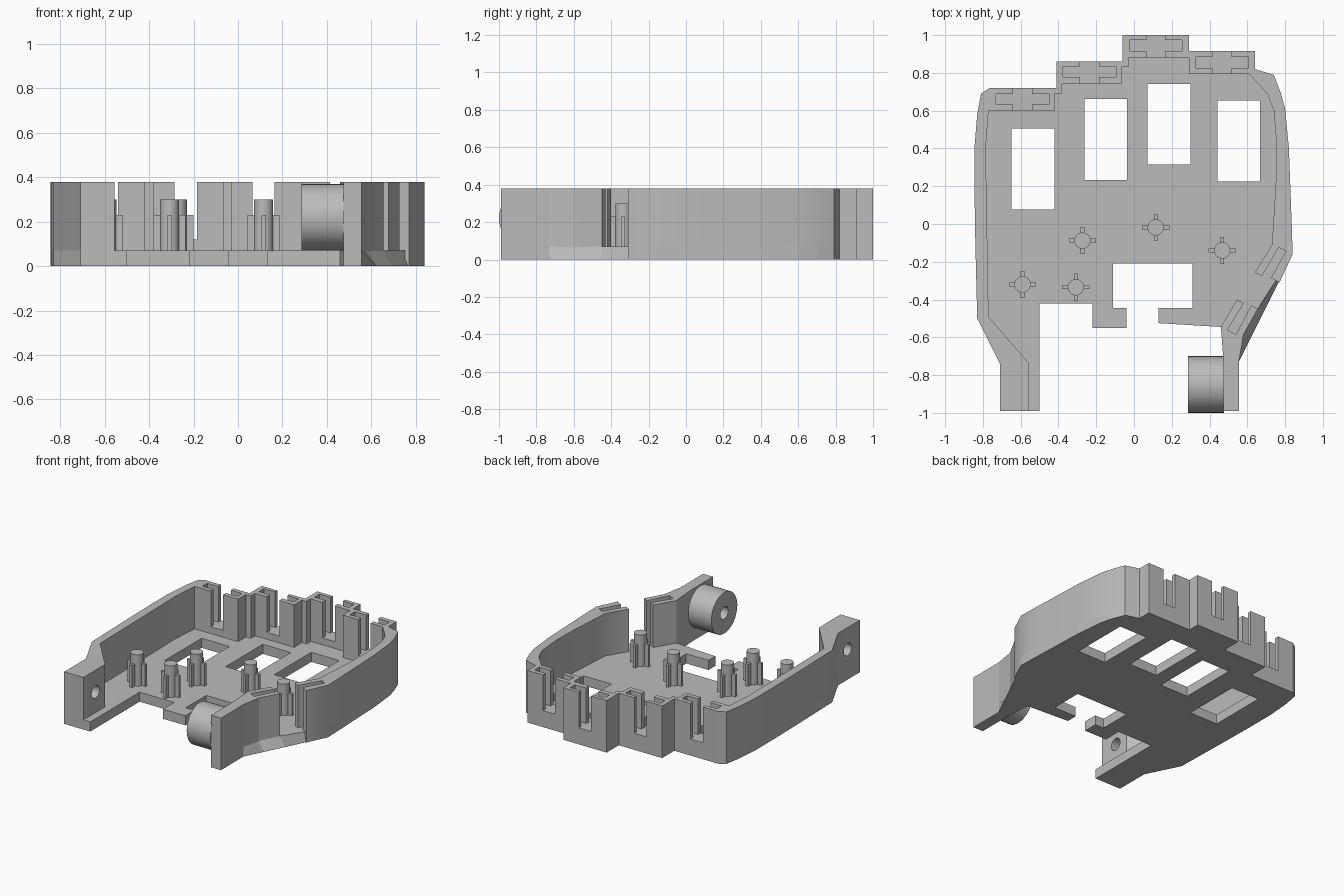
import bpy
import bmesh
from math import pi
from mathutils import Matrix, Vector

if "Cube" in bpy.data.objects:
    bpy.data.objects.remove(bpy.data.objects["Cube"], do_unlink=True)

FLOOR, TOP, SLOT = 0.07, 0.38, 0.12

grey = bpy.data.materials.new("plain grey")
grey.use_nodes = True
grey.diffuse_color = (0.5, 0.5, 0.5, 1)
grey.node_tree.nodes["Principled BSDF"].inputs["Base Color"].default_value = grey.diffuse_color


def finish(name, bm):
    bmesh.ops.recalc_face_normals(bm, faces=bm.faces)
    mesh = bpy.data.meshes.new(name)
    bm.to_mesh(mesh)
    bm.free()
    mesh.materials.append(grey)
    obj = bpy.data.objects.new(name, mesh)
    bpy.context.collection.objects.link(obj)
    return obj


def prism(name, points, low, high, top_points=None):
    """Extrude a closed outline; top_points may lean the sides."""
    bm = bmesh.new()
    base = [bm.verts.new((x, y, low)) for x, y in points]
    lid = [bm.verts.new((x, y, high)) for x, y in top_points or points]
    bm.faces.new(base)
    bm.faces.new(lid)
    for i in range(len(base)):
        bm.faces.new((base[i - 1], base[i], lid[i], lid[i - 1]))
    return finish(name, bm)


def box(name, x0, x1, y0, y1, low, high):
    return prism(name, [(x0, y0), (x1, y0), (x1, y1), (x0, y1)], low, high)


def cylinder(name, centre, radius, length, along_x=False):
    bm = bmesh.new()
    turn = Matrix.Rotation(pi / 2, 4, "Y") if along_x else Matrix()
    bmesh.ops.create_cone(bm, cap_ends=True, segments=40, radius1=radius, radius2=radius,
                          depth=length, matrix=Matrix.Translation(Vector(centre)) @ turn)
    return finish(name, bm)


def select(obj):
    bpy.ops.object.select_all(action="DESELECT")
    obj.select_set(True)
    bpy.context.view_layer.objects.active = obj


def cut(obj, cutter):
    select(obj)
    mod = obj.modifiers.new("cut", "BOOLEAN")
    mod.operation, mod.solver, mod.object = "DIFFERENCE", "EXACT", cutter
    bpy.ops.object.modifier_apply(modifier=mod.name)
    bpy.data.objects.remove(cutter, do_unlink=True)


def smooth(obj):
    select(obj)
    bpy.ops.object.shade_smooth_by_angle(angle=0.5)


# Outer edge, from the right arm round the stepped back to the left side
outer = [(-.71, -.99), (-.71, -.74), (-.83, -.5), (-.84, -.1), (-.845, .2), (-.845, .4),
         (-.83, .58), (-.81, .69), (-.765, .72), (-.41, .72), (-.41, .86), (-.06, .86),
         (-.06, 1), (.29, 1), (.29, .915), (.64, .915), (.64, .82), (.74, .79),
         (.775, .7), (.8, .61), (.82, .4), (.835, 0), (.84, -.16)]

# Floor plate with a leaning side under the door opening
arm = [(.555, -.73), (.555, -.99), (.475, -.99), (.475, -.74), (.46, -.545), (.13, -.525),
       (.13, -.445), (.31, -.445), (.31, -.21), (-.11, -.21), (-.11, -.445), (-.04, -.445),
       (-.04, -.55), (-.22, -.55), (-.22, -.42), (-.5, -.42), (-.5, -.99)]
floor = prism("floor_plate", outer + [(.695, -.45), (.625, -.59)] + arm, 0, FLOOR,
              outer + [(.655, -.45), (.575, -.59)] + arm)

# Four windows in the floor
for x, y in [(-.535, .292), (-.15, .447), (.185, .528), (.555, .44)]:
    cut(floor, box("window_cutter", x - .113, x + .113, y - .214, y + .214, -1, 1))

# Main wall, ending in a grooved edge at the opening
inner = [(.77, -.31), (.725, -.285), (.805, -.145), (.765, -.125), (.677, -.277),
         (.64, -.257), (.73, -.11), (.75, .2), (.755, .42), (.74, .6), (.705, .69),
         (.61, .795), (.29, .795), (.29, .88), (-.03, .88), (-.03, .83), (-.065, .83),
         (-.065, .74), (-.38, .74), (-.38, .69), (-.42, .69), (-.42, .6), (-.77, .6),
         (-.785, .4), (-.77, -.49), (-.555, -.74), (-.555, -.99)]
wall = prism("main_wall", outer + inner, 0, TOP)

# Cross-shaped slots in the stepped back wall
for x, y in [(-.59, .66), (-.235, .805), (.115, .945), (.465, .855)]:
    cut(wall, box("slot_cutter", x - .14, x + .14, y - .028, y + .028, SLOT, 1))
    cut(wall, box("slot_cutter", x - .05, x + .05, y - .075, y + .075, SLOT, 1))

# Pivot hole through the right arm
cut(wall, cylinder("hole_cutter", (-.63, -.85, .22), .045, .4, True))
smooth(wall)

# Separate left arm with the matching groove
left_arm = prism("left_arm", [(.475, -.99), (.555, -.99), (.555, -.73), (.58, -.585),
                              (.655, -.45), (.62, -.43), (.54, -.585), (.495, -.56),
                              (.58, -.42), (.545, -.4), (.46, -.545), (.475, -.74)], 0, TOP)

# Pivot boss on the inside of the left arm
boss = cylinder("pivot_boss", (.381, -.85, .22), .15, .19, True)
cut(boss, cylinder("hole_cutter", (.36, -.85, .22), .045, .2, True))
smooth(boss)

# Pegs with four fins each
for x, y in [(-.59, -.32), (-.308, -.335), (-.273, -.088), (.115, -.018), (.467, -.14)]:
    smooth(cylinder("peg", (x, y, .18), .043, .24))
    box("peg_fin_across", x - .072, x + .072, y - .01, y + .01, .06, .23)
    box("peg_fin_along", x - .01, x + .01, y - .072, y + .072, .06, .23)
